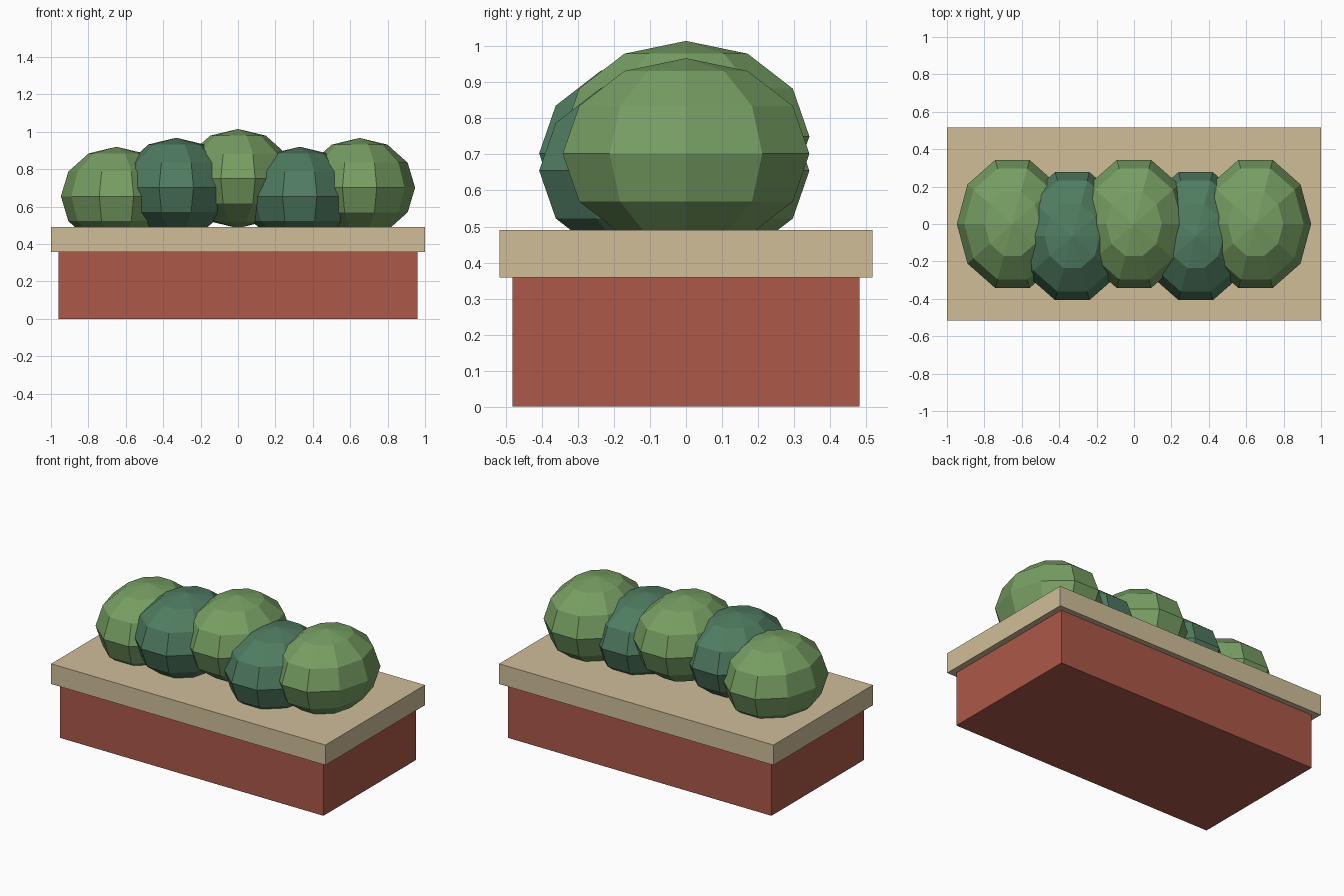
import bpy
import math

if "Cube" in bpy.data.objects:
    bpy.data.objects.remove(bpy.data.objects["Cube"])


def material(name, rgb):
    """Flat colour given as 0-255 sRGB, stored as linear."""
    def linear(c):
        c /= 255
        return c / 12.92 if c <= 0.04045 else ((c + 0.055) / 1.055) ** 2.4
    mat = bpy.data.materials.new(name)
    mat.diffuse_color = (*[linear(c) for c in rgb], 1)
    mat.use_nodes = True
    mat.node_tree.nodes["Principled BSDF"].inputs["Base Color"].default_value = mat.diffuse_color
    return mat


brick = material("brick red", (171, 88, 72))
stone = material("sandstone", (208, 190, 153))
leaf = material("leaf green", (119, 159, 99))
dark_leaf = material("dark leaf green", (80, 124, 97))


def finish(name, mat, scale):
    ob = bpy.context.object
    ob.name = ob.data.name = name
    ob.scale = scale
    ob.data.materials.append(mat)
    bpy.ops.object.transform_apply(location=False, rotation=False, scale=True)
    return ob


def box(name, mat, size_x, size_y, z0, z1):
    bpy.ops.mesh.primitive_cube_add(size=1, location=(0, 0, (z0 + z1) / 2))
    return finish(name, mat, (size_x, size_y, z1 - z0))


# Brick planter body and overhanging stone cap
box("planter_body", brick, 1.92, 0.962, 0, 0.358)
box("planter_cap", stone, 2.0, 1.034, 0.358, 0.491)

# Row of faceted bushes, alternating light and dark, dark ones set forward
bushes = [(-0.65, 0.655), (-0.33, 0.703), (0, 0.75), (0.33, 0.655), (0.65, 0.702)]
for i, (x, z) in enumerate(bushes):
    is_dark = i % 2 == 1
    y = -0.065 if is_dark else 0
    bpy.ops.mesh.primitive_uv_sphere_add(segments=10, ring_count=6, radius=1,
                                         location=(x, y, z))
    finish(f"bush_{i + 1}", dark_leaf if is_dark else leaf, (0.297, 0.36, 0.265))
    # Make sure ring vertices point along x, so the long sides are flat
    me = bpy.context.object.data
    if max(abs(v.co.x) for v in me.vertices) < 0.29:
        for v in me.vertices:
            u, w = v.co.x / 0.297, v.co.y / 0.36
            a = math.radians(18)
            v.co.x = 0.297 * (u * math.cos(a) - w * math.sin(a))
            v.co.y = 0.36 * (u * math.sin(a) + w * math.cos(a))
    for poly in me.polygons:
        poly.use_smooth = False
